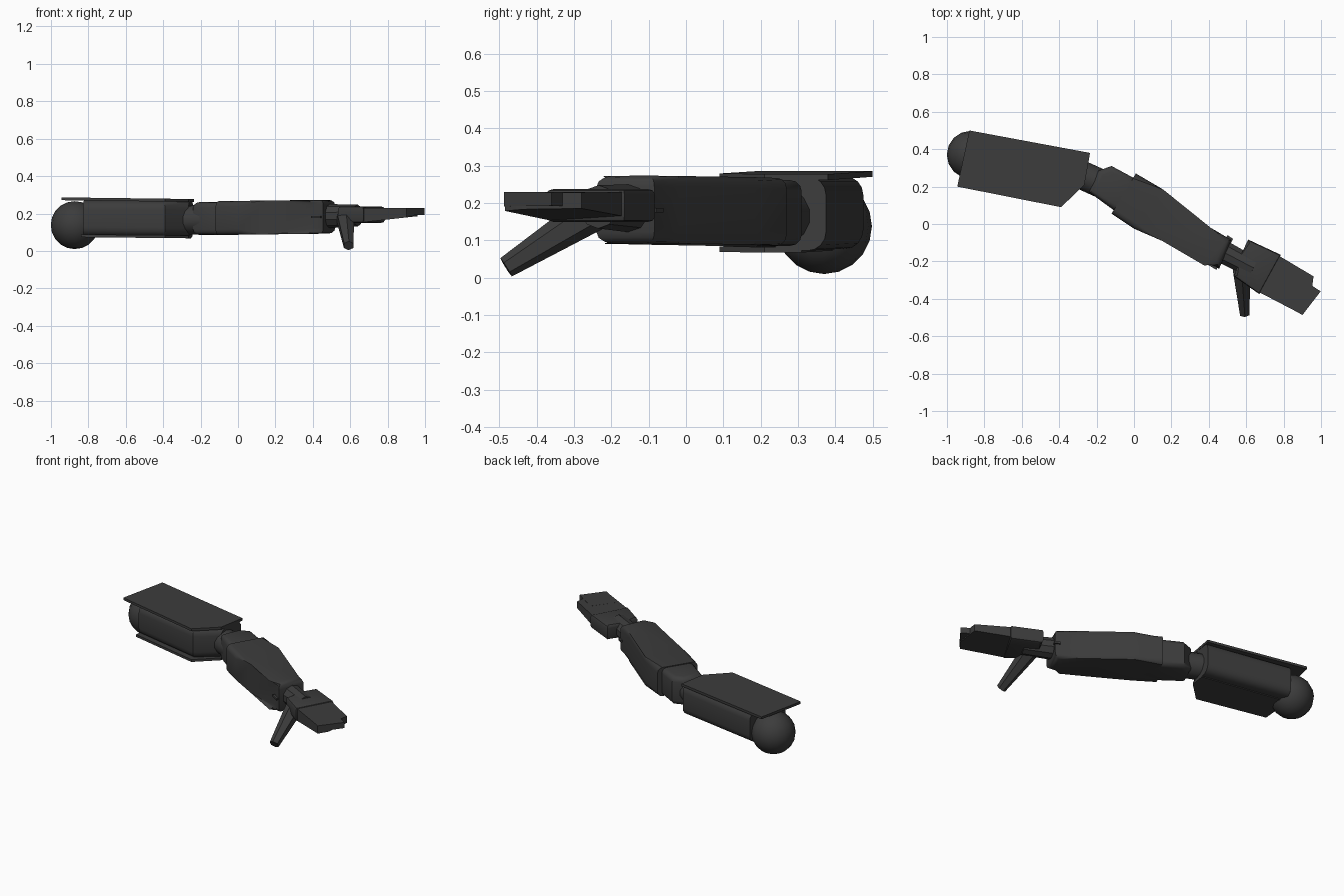
import bpy, bmesh, math
from mathutils import Vector

if "Cube" in bpy.data.objects:
    bpy.data.objects.remove(bpy.data.objects["Cube"])

dark = bpy.data.materials.new("dark_metal")
dark.diffuse_color = (0.045, 0.045, 0.045, 1)
dark.use_nodes = True
dark.node_tree.nodes["Principled BSDF"].inputs["Base Color"].default_value = dark.diffuse_color


def finish(name, bm, smooth=True):
    bmesh.ops.recalc_face_normals(bm, faces=bm.faces[:])
    me = bpy.data.meshes.new(name)
    bm.to_mesh(me)
    bm.free()
    ob = bpy.data.objects.new(name, me)
    bpy.context.collection.objects.link(ob)
    me.materials.append(dark)
    if smooth:
        bpy.ops.object.select_all(action='DESELECT')
        ob.select_set(True)
        bpy.context.view_layer.objects.active = ob
        bpy.ops.object.shade_smooth_by_angle(angle=math.radians(35))
    return ob


def prism(name, outline, low, high, round_by=0.0, segs=3, square=()):
    """Plan outline raised between two sloped levels; low/high = (z at x=-1, z at x=1).
    square lists the outline sides whose rim stays sharp."""
    bm = bmesh.new()

    def level(zs, x):
        return zs[0] + (zs[1] - zs[0]) * (x + 1) / 2
    bot = [bm.verts.new((x, y, level(low, x))) for x, y in outline]
    top = [bm.verts.new((x, y, level(high, x))) for x, y in outline]
    n = len(outline)
    bm.faces.new(bot[::-1])
    bm.faces.new(top)
    for i in range(n):
        j = (i + 1) % n
        bm.faces.new((bot[i], bot[j], top[j], top[i]))
    if round_by:
        rim = [bm.edges.get((r[i], r[(i + 1) % n])) for r in (bot, top)
               for i in range(n) if i not in square]
        bmesh.ops.bevel(bm, geom=rim, offset=round_by, segments=segs,
                        profile=0.5, affect='EDGES')
    return finish(name, bm)


def limb(name, a, b, r1, r2, sides=12, flat=1.0, spin=0.0):
    """Tapered rod from a to b."""
    a, b = Vector(a), Vector(b)
    bm = bmesh.new()
    bmesh.ops.create_cone(bm, cap_ends=True, segments=sides, radius1=r1,
                          radius2=r2, depth=(b - a).length)
    turn = (b - a).to_track_quat('Z', 'Y')
    for v in bm.verts:
        c, s = math.cos(spin), math.sin(spin)
        p = Vector(((v.co.x * c - v.co.y * s) * flat, v.co.x * s + v.co.y * c, v.co.z))
        v.co = turn @ p + (a + b) / 2
    return finish(name, bm)


# shoulder ball
bm = bmesh.new()
bmesh.ops.create_uvsphere(bm, u_segments=16, v_segments=10, radius=0.128)
bmesh.ops.translate(bm, verts=bm.verts[:], vec=(-0.873, 0.37, 0.138))
finish("shoulder_ball", bm)

# upper arm: rounded core, top plate that overhangs the shoulder, bottom lip
prism("upper_arm_core",
      [(-0.83, 0.19), (-0.39, 0.105), (-0.265, 0.21), (-0.24, 0.375), (-0.78, 0.475)],
      (0.08, 0.06), (0.272, 0.272), 0.05, 4, square=(2, 4))
prism("upper_arm_top_plate",
      [(-0.945, 0.20), (-0.39, 0.09), (-0.265, 0.21), (-0.235, 0.38), (-0.88, 0.50)],
      (0.272, 0.245), (0.287, 0.262))
prism("upper_arm_bottom_lip",
      [(-0.84, 0.18), (-0.39, 0.09), (-0.265, 0.21), (-0.25, 0.31), (-0.82, 0.40)],
      (0.075, 0.055), (0.09, 0.07))

# elbow joint and elbow cuff
limb("elbow_joint", (-0.33, 0.285, 0.165), (-0.12, 0.19, 0.168), 0.078, 0.078, 14)
prism("elbow_cuff",
      [(-0.24, 0.17), (-0.11, 0.075), (0.03, 0.06), (0.01, 0.24), (-0.12, 0.31),
       (-0.19, 0.285)],
      (0.083, 0.088), (0.257, 0.268), 0.03, 3)

# forearm
prism("forearm",
      [(-0.12, 0.055), (0.0, -0.025), (0.15, -0.09), (0.39, -0.195), (0.455, -0.24),
       (0.52, -0.085), (0.41, -0.02), (0.155, 0.185), (0.01, 0.27)],
      (0.074, 0.099), (0.255, 0.28), 0.03, 3, square=(8,))
prism("wrist_fin",
      [(0.39, -0.215), (0.44, -0.245), (0.53, -0.08), (0.50, -0.06)],
      (0.175, 0.175), (0.187, 0.187))

# wrist and hand
limb("wrist", (0.44, -0.13, 0.185), (0.64, -0.235, 0.19), 0.066, 0.058, 10)
prism("palm",
      [(0.535, -0.28), (0.67, -0.375), (0.785, -0.165), (0.61, -0.083), (0.57, -0.17)],
      (0.145, 0.15), (0.238, 0.238), 0.015, 2)
prism("fingers",
      [(0.67, -0.365), (0.90, -0.485), (0.94, -0.435), (0.96, -0.28), (0.775, -0.17)],
      (-0.03, 0.19), (0.24, 0.228))
prism("long_finger",
      [(0.76, -0.40), (0.90, -0.487), (0.998, -0.36), (0.86, -0.27)],
      (0.16, 0.193), (0.235, 0.229))

# thumb
limb("thumb", (0.575, -0.25, 0.175), (0.592, -0.482, 0.028), 0.052, 0.029, 6)
